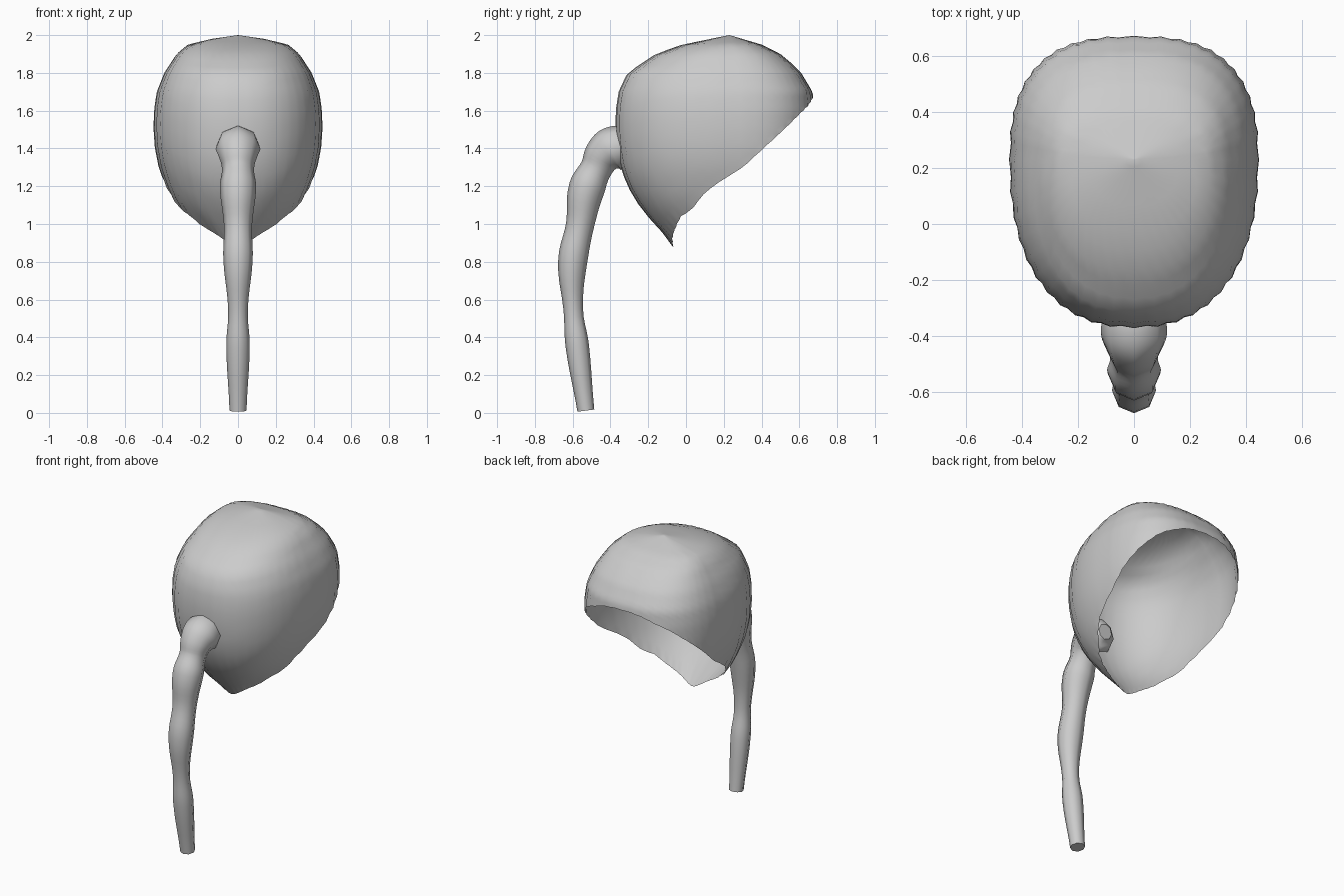
import bpy, math

if "Cube" in bpy.data.objects:
    bpy.data.objects.remove(bpy.data.objects["Cube"])

grey = bpy.data.materials.new("light grey hair")
grey.use_nodes = True
grey.diffuse_color = (0.6, 0.6, 0.6, 1)
grey.node_tree.nodes["Principled BSDF"].inputs["Base Color"].default_value = (0.6, 0.6, 0.6, 1)

CROWN_Y, TOP, TIP = 0.23, 2.0, 0.88
# Profiles as (height, reach from the crown axis)
SIDE = [(.88, .10), (.92, .17), (1, .26), (1.1, .34), (1.2, .385), (1.3, .42), (1.4, .44), (1.5, .447),
        (1.6, .445), (1.7, .43), (1.8, .39), (1.9, .325), (1.95, .265), (1.98, .14), (2, 0)]
FRONT = [(.88, .30), (.95, .35), (1, .40), (1.1, .48), (1.2, .54), (1.3, .577), (1.4, .595), (1.5, .603),
         (1.6, .602), (1.7, .587), (1.8, .54), (1.9, .39), (1.95, .25), (2, 0)]
BACK = [(.88, .40), (1.3, .44), (1.6, .45), (1.7, .44), (1.8, .38), (1.85, .33), (1.9, .27), (1.95, .17), (2, 0)]
# Hairline as (height, y)
RIM = [(.88, -.07), (.93, -.076), (.98, -.06), (1.04, -.03), (1.08, .03), (1.17, .1), (1.24, .2),
       (1.3, .3), (1.4, .41), (1.53, .55), (1.63, .65), (1.68, .68), (1.75, 1)]


def sample(table, z):
    for (z0, v0), (z1, v1) in zip(table, table[1:]):
        if z <= z1:
            return v0 + (v1 - v0) * (z - z0) / (z1 - z0)
    return table[-1][1]


def power(value, p):
    return math.copysign(abs(value) ** p, value)


def cap_point(angle, z, pleat=1.0):
    c, s = math.cos(angle), math.sin(angle)
    if abs(c) < 1e-6:
        c = 0.0
    depth, n = (sample(BACK, z), 2.6) if s > 0 else (sample(FRONT, z), 2.35)
    return (power(c, 2 / n) * sample(SIDE, z) * pleat,
            CROWN_Y + power(s, 2 / n) * depth * pleat, z)


def rim_height(angle):
    z = 1.74
    while z > TIP and cap_point(angle, z)[1] < sample(RIM, z):
        z -= 0.002
    return max(z, TIP)


def finish(obj):
    bpy.ops.object.select_all(action='DESELECT')
    obj.select_set(True)
    bpy.context.view_layer.objects.active = obj
    bpy.ops.object.shade_smooth_by_angle(angle=math.radians(50))


# Pleated hair cap: open shell from the crown down to the hairline
COLS, ROWS = 88, 24
verts, faces = [(0, CROWN_Y, TOP)], []
for i in range(COLS):
    angle = -math.pi / 2 + math.tau * i / COLS
    rim = rim_height(angle)
    pleat = 1.0 if i % 2 == 0 else 0.988
    for j in range(1, ROWS + 1):
        t = j / ROWS
        verts.append(cap_point(angle, TOP - (TOP - rim) * t ** 1.7, pleat))
for i in range(COLS):
    a, b = 1 + i * ROWS, 1 + (i + 1) % COLS * ROWS
    faces.append((0, a, b))
    faces += [(a + j, a + j + 1, b + j + 1, b + j) for j in range(ROWS - 1)]
mesh = bpy.data.meshes.new("hair_cap")
mesh.from_pydata(verts, [], faces)
mesh.materials.append(grey)
cap = bpy.data.objects.new("hair_cap", mesh)
bpy.context.collection.objects.link(cap)
finish(cap)

# Ponytail: tapered wavy tube as (y, z, radius)
TAIL = [(-.27, 1.4, .05), (-.31, 1.405, .10), (-.38, 1.4, .118), (-.435, 1.365, .105), (-.475, 1.295, .085),
        (-.525, 1.19, .096), (-.56, 1, .075), (-.6, .8, .077), (-.597, .55, .052),
        (-.575, .35, .062), (-.53, .012, .045)]
curve = bpy.data.curves.new("ponytail", 'CURVE')
curve.dimensions = '3D'
curve.bevel_depth = 1
curve.bevel_resolution = 2
curve.resolution_u = 5
curve.use_fill_caps = True
spline = curve.splines.new('BEZIER')
spline.radius_interpolation = 'CARDINAL'
spline.bezier_points.add(len(TAIL) - 1)
for point, (y, z, r) in zip(spline.bezier_points, TAIL):
    point.co = (0, y, z)
    point.radius = r
    point.handle_left_type = point.handle_right_type = 'AUTO'
curve.materials.append(grey)
tail = bpy.data.objects.new("ponytail", curve)
bpy.context.collection.objects.link(tail)
bpy.ops.object.select_all(action='DESELECT')
tail.select_set(True)
bpy.context.view_layer.objects.active = tail
bpy.ops.object.convert(target='MESH')
finish(bpy.context.view_layer.objects.active)
